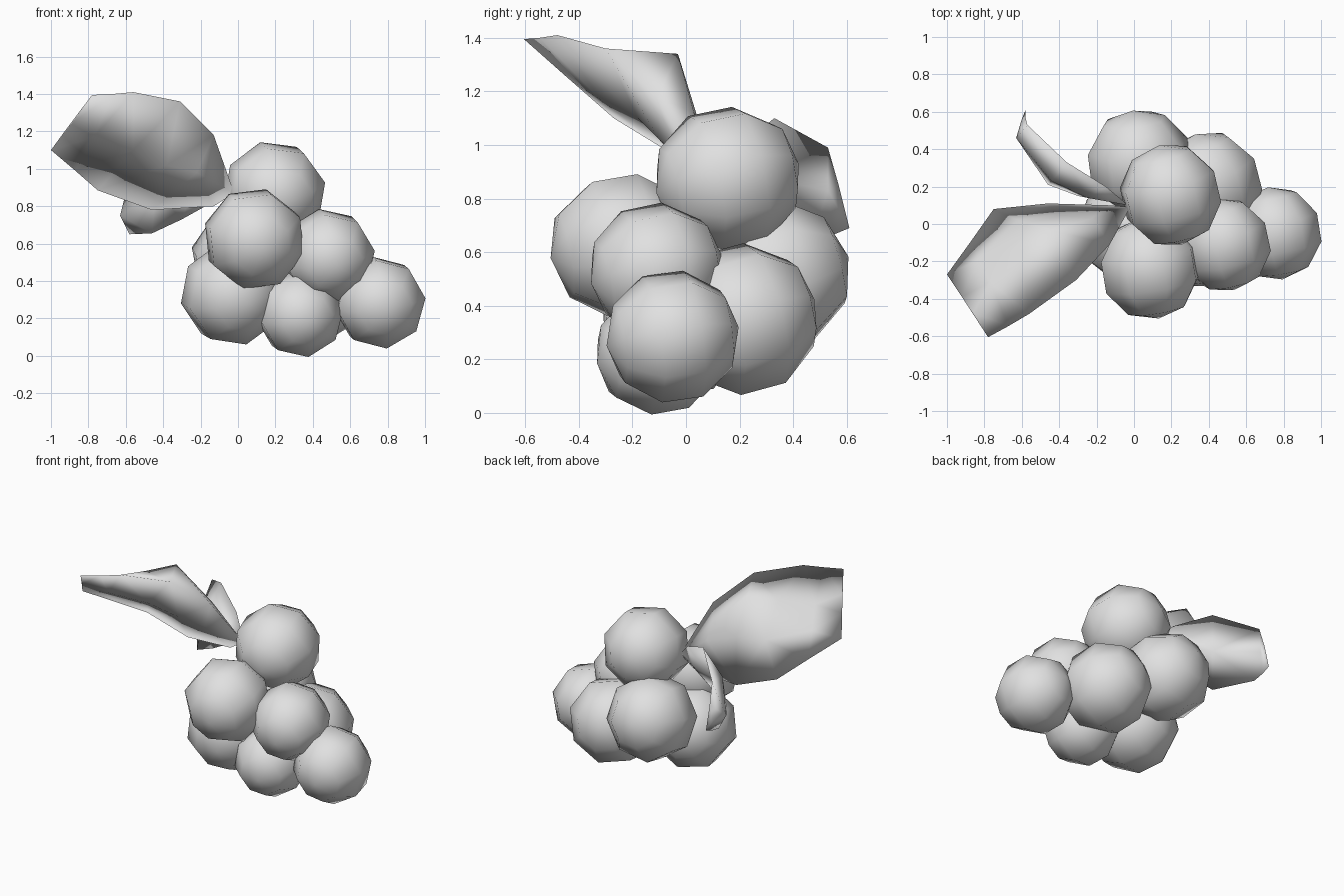
import bpy, bmesh, math
from mathutils import Vector, Euler

cube = bpy.data.objects.get("Cube")
if cube:
    bpy.data.objects.remove(cube, do_unlink=True)

# One plain grey for the whole fruit bunch
GREY = (0.75, 0.75, 0.75, 1.0)
grey = bpy.data.materials.new("plain_grey")
grey.use_nodes = True
grey.diffuse_color = GREY
grey.node_tree.nodes["Principled BSDF"].inputs["Base Color"].default_value = GREY


def finish(name, bm):
    """Turn a bmesh into a smooth shaded object in plain grey."""
    bmesh.ops.recalc_face_normals(bm, faces=bm.faces)
    mesh = bpy.data.meshes.new(name)
    bm.to_mesh(mesh)
    bm.free()
    mesh.materials.append(grey)
    mesh.shade_smooth()
    obj = bpy.data.objects.new(name, mesh)
    bpy.context.collection.objects.link(obj)


def berry(name, centre, radius, tilt):
    """Low-poly ball with its poles near front and back."""
    bm = bmesh.new()
    bmesh.ops.create_uvsphere(bm, u_segments=8, v_segments=5, radius=radius)
    turn = Euler([math.radians(a) for a in (90 + tilt[0], tilt[1], tilt[2])]).to_matrix()
    bmesh.ops.rotate(bm, verts=bm.verts, matrix=turn)
    bmesh.ops.translate(bm, verts=bm.verts, vec=Vector(centre))
    finish(name, bm)


def leaf(name, base, stations):
    """Loft from a base point through rings that run around the blade."""
    bm = bmesh.new()
    root = bm.verts.new(base)
    rings = [[bm.verts.new(p) for p in ring] for ring in stations]
    count = len(rings[0])
    for i in range(count):
        j = (i + 1) % count
        bm.faces.new((root, rings[0][i], rings[0][j]))
        for a, b in zip(rings, rings[1:]):
            bm.faces.new((a[i], b[i], b[j], a[j]))
    bm.faces.new(rings[-1])
    bmesh.ops.triangulate(bm, faces=[f for f in bm.faces if len(f.verts) > 3])
    finish(name, bm)


# Cluster of berries
berry("top_berry", (0.195, 0.155, 0.875), 0.278, (12, -15, 10))
berry("front_berry", (0.088, -0.235, 0.625), 0.278, (10, 15, 12))
berry("middle_berry", (0.48, -0.11, 0.535), 0.255, (12, -10, 10))
berry("right_end_berry", (0.755, -0.05, 0.285), 0.252, (8, -8, 8))
berry("bottom_berry", (0.33, -0.105, 0.225), 0.237, (10, -10, 12))
berry("left_berry", (-0.03, -0.04, 0.33), 0.28, (10, -14, 15))
berry("back_right_berry", (0.40, 0.21, 0.35), 0.288, (15, -10, 12))
berry("back_berry", (0.03, 0.33, 0.51), 0.288, (15, 10, 10))

# Large leaf rising over the front: front edge, crown, ridge, back edge, underside
leaf("large_leaf", (-0.02, 0.09, 0.87), [
    [(-.13, -.11, 1.18), (-.22, .03, 1.12), (-.2, .06, 1.0), (-.13, .1, .8), (-.22, -.05, .98)],
    [(-.31, -.3, 1.36), (-.45, -.03, 1.34), (-.42, .05, 1.08), (-.46, .11, .78), (-.38, -.1, 1.02)],
    [(-.56, -.48, 1.41), (-.6, -.15, 1.3), (-.62, .02, 1.1), (-.75, .08, .885), (-.56, -.18, 1.1)],
    [(-.67, -.545, 1.4), (-.77, -.31, 1.26), (-.83, -.19, 1.14), (-.87, -.09, .99), (-.77, -.32, 1.17)],
    [(-.78, -.605, 1.395), (-.86, -.475, 1.29), (-.92, -.39, 1.21), (-1, -.27, 1.1), (-.89, -.43, 1.24)],
])

# Small leaf hanging behind: upper edge, outer rib, lower edge, inner rib
leaf("small_leaf", (-0.03, 0.1, 0.88), [
    [(-.15, .2, 1.0), (-.2, .2, .87), (-.3, .15, .73), (-.25, .14, .87)],
    [(-.36, .33, 1.1), (-.4, .28, .88), (-.46, .21, .655), (-.44, .23, .88)],
    [(-.57, .53, .99), (-.58, .53, .83), (-.58, .47, .65), (-.63, .46, .75)],
    [(-.58, .57, .85), (-.58, .61, .69), (-.58, .55, .665), (-.6, .56, .74)],
])
